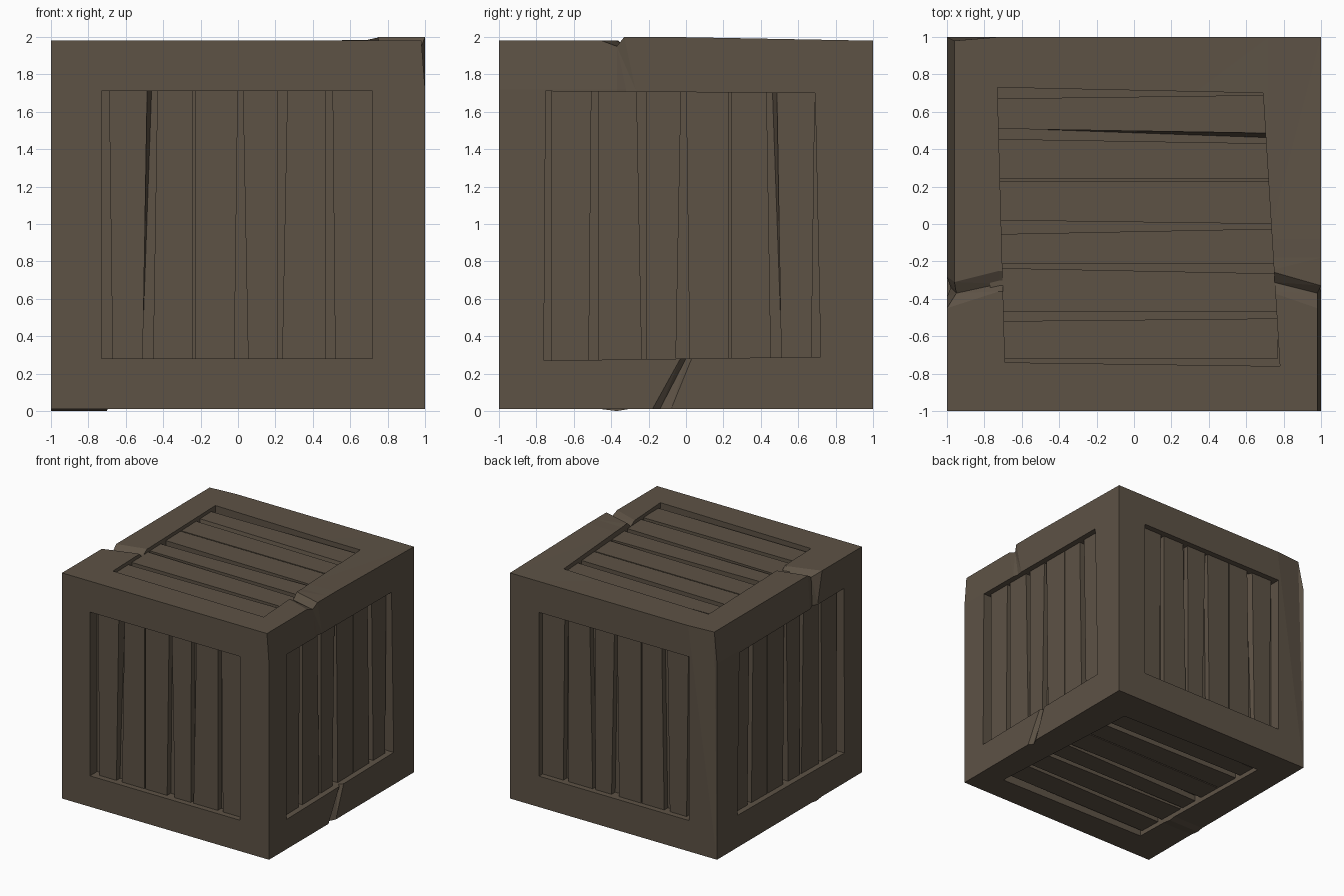
import bpy, bmesh
from mathutils import Vector

if "Cube" in bpy.data.objects:
    bpy.data.objects.remove(bpy.data.objects["Cube"])

wood = bpy.data.materials.new("weathered_brown_wood")
wood.use_nodes = True
BROWN = (0.11, 0.085, 0.06, 1)
wood.diffuse_color = BROWN
wood.node_tree.nodes["Principled BSDF"].inputs["Base Color"].default_value = BROWN


def make_object(name, bm):
    bmesh.ops.recalc_face_normals(bm, faces=bm.faces)
    mesh = bpy.data.meshes.new(name)
    bm.to_mesh(mesh)
    bm.free()
    mesh.materials.append(wood)
    obj = bpy.data.objects.new(name, mesh)
    bpy.context.scene.collection.objects.link(obj)
    return obj


def add_loft(bm, rings):
    """Closed solid through rings that have equal point counts."""
    rows = [[bm.verts.new(p) for p in ring] for ring in rings]
    for lower, upper in zip(rows, rows[1:]):
        for i in range(len(lower)):
            j = (i + 1) % len(lower)
            bm.faces.new((lower[i], lower[j], upper[j], upper[i]))
    bm.faces.new(rows[0][::-1])
    bm.faces.new(rows[-1])


# Outline of the crate: corners plus the inner edges of the beams
SECTION = dict(BL=(-1, .01), bl=(-.72, .01), br=(.72, .01), BR=(1, .01),
               RL=(1, .28), RU=(1, 1.72), TR=(1, 1.98), tr=(.72, 1.98),
               tl=(-.72, 1.98), TL=(-1, 1.98), LU=(-1, 1.72), LL=(-1, .28))
LEAN = dict(TL=(.04, 0, 0), TR=(0, 0, .02), tr=(0, 0, .015))

# Stations from front to back, with the shifts that form the splits
STATIONS = [
    (-1, dict(TR=(-.02, 0, 0))),
    (-.45, dict(TR=(-.02, 0, 0), tl=(0, .09, 0), tr=(0, .09, 0), RU=(0, .08, 0), LU=(0, .06, 0))),
    (-.37, dict(TR=(-.02, 0, -.03), tr=(.02, .06, -.03), RU=(-.01, .05, 0),
                TL=(.05, 0, -.04), tl=(0, .05, -.04), LU=(.02, .03, 0),
                BL=(0, 0, -.01), bl=(0, 0, -.01))),
    (-.31, dict(TR=(0, -.02, .02), tr=(0, .06, .02), RU=(0, .04, 0),
                TL=(.04, 0, 0), tl=(0, .06, 0), LU=(0, .03, 0))),
    (-.18, dict(LEAN, RL=(0, .15, 0))),
    (-.14, dict(LEAN, RL=(-.03, .14, 0), BR=(-.03, 0, 0))),
    (-.08, dict(LEAN, RL=(0, .11, 0))),
    (1, dict(TL=(.04, -.02, 0))),
]
bm = bmesh.new()
add_loft(bm, [[Vector((x, y, z)) + Vector(shift.get(key, (0, 0, 0)))
               for key, (x, z) in SECTION.items()] for y, shift in STATIONS])
bmesh.ops.triangulate(bm, faces=bm.faces)
frame = make_object("crate_frame", bm)

# Each pair of sides: across axis, along axis, outward axis, opening corners
X, Y, Z = Vector((1, 0, 0)), Vector((0, 1, 0)), Vector((0, 0, 1))
FRONT = [(-.73, -.72), (.72, -.72), (.72, .71), (-.73, .71)]
SIDE = [(-.72, -.71), (.76, -.73), (.75, .71), (-.69, .7)]
LID = [(-.73, -.73), (.74, -.69), (.76, .78), (-.7, .69)]
SIDES = [("front", X, Z, -Y, FRONT), ("back", X, Z, Y, FRONT),
         ("left", -Y, Z, X, SIDE), ("right", -Y, Z, -X, SIDE),
         ("top", -Y, X, Z, LID), ("bottom", -Y, X, -Z, LID)]

# Recessed panels cut into all six sides
bm = bmesh.new()
for name, across, along, out, opening in SIDES:
    add_loft(bm, [[Z + across * a + along * b + out * depth for a, b in opening]
                  for depth in (.9, 1.1)])
cutter = make_object("panel_cutter", bm)
cutter.hide_render = True
cut = frame.modifiers.new("panels", 'BOOLEAN')
cut.operation, cut.solver, cut.object = 'DIFFERENCE', 'EXACT', cutter
evaluated = frame.evaluated_get(bpy.context.evaluated_depsgraph_get())
cut_mesh = bpy.data.meshes.new_from_object(evaluated)
frame.modifiers.clear()
frame.data = cut_mesh
bpy.data.objects.remove(cutter)

# Crooked planks: left and right edge at the near end, then at the far end
PLANKS = [(-.67, -.51, -.69, -.485), (-.455, -.24, -.43, -.24),
          (-.23, -.02, -.23, 0), (.055, .21, .025, .215),
          (.235, .47, .265, .47), (.52, .72, .505, .72)]
END, TOP, BASE = .77, .95, .89
for name, across, along, out, opening in SIDES:
    bm = bmesh.new()
    for i, (l0, r0, l1, r1) in enumerate(PLANKS):
        rings = []
        for depth in (BASE, TOP):
            flare = .03 if i == 0 and depth == BASE else 0
            outline = [(l0, -END), (r0, -END), (r1 + flare, END), (l1, END)]
            rings.append([Z + across * a + along * b + out * depth for a, b in outline])
        add_loft(bm, rings)
    make_object(name + "_planks", bm)
